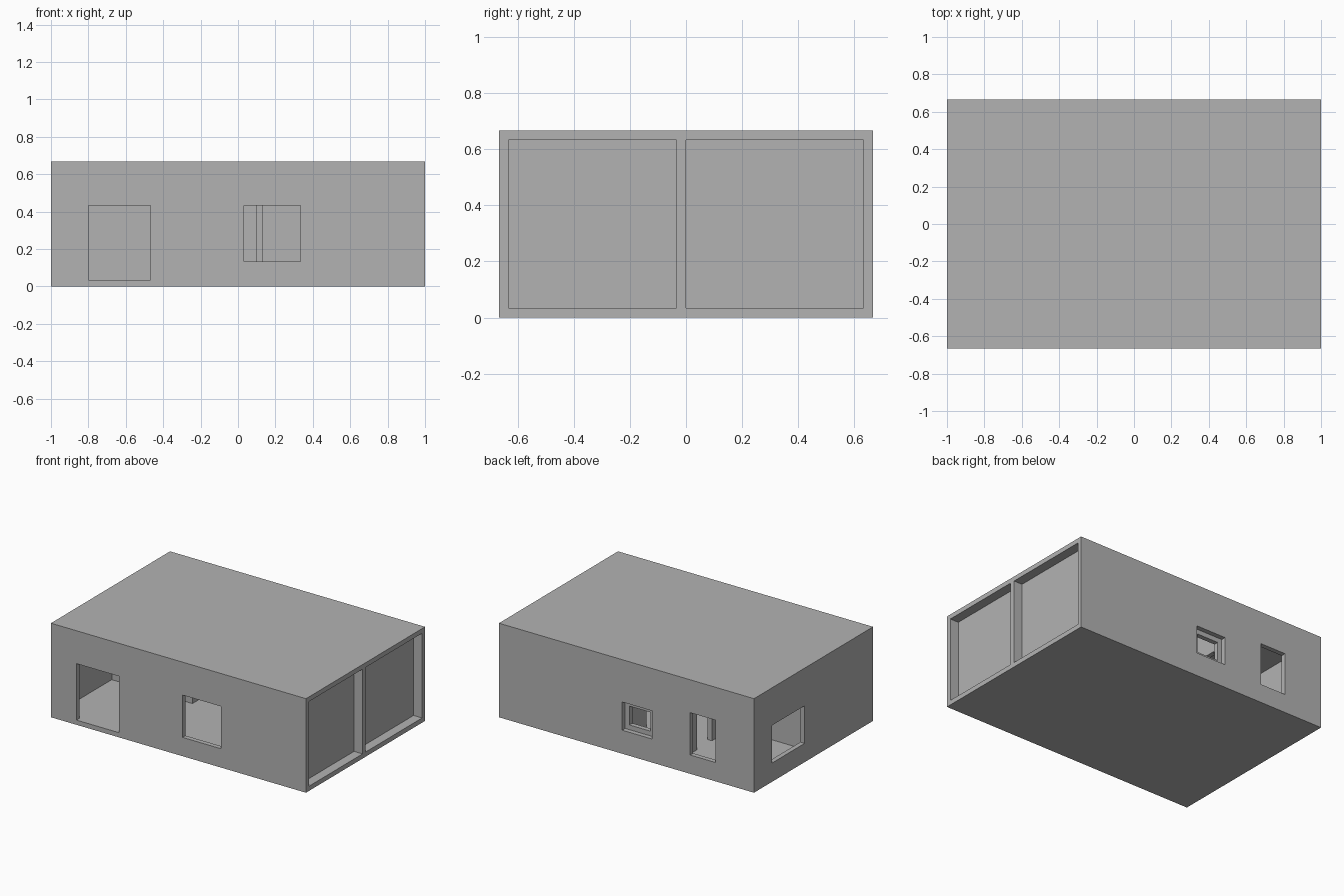
import bpy
import bmesh
from mathutils import Vector

cube = bpy.data.objects.get("Cube")
if cube:
    bpy.data.objects.remove(cube, do_unlink=True)

# One plain grey for the whole building
grey = bpy.data.materials.new("plain grey")
grey.use_nodes = True
colour = (0.45, 0.45, 0.45, 1)
grey.diffuse_color = colour
grey.node_tree.nodes["Principled BSDF"].inputs["Base Color"].default_value = colour

U = 1 / 30  # wall thickness; all sizes below are in wall thicknesses


def box(name, x, y, z):
    """Box from (low, high) ranges along each axis."""
    bm = bmesh.new()
    bmesh.ops.create_cube(bm, size=1)
    for v in bm.verts:
        v.co = Vector([U * (lo + (c + 0.5) * (hi - lo))
                       for c, (lo, hi) in zip(v.co, (x, y, z))])
    mesh = bpy.data.meshes.new(name)
    bm.to_mesh(mesh)
    bm.free()
    mesh.materials.append(grey)
    ob = bpy.data.objects.new(name, mesh)
    bpy.context.collection.objects.link(ob)
    return ob


def cut(target, *ranges):
    """Subtract a box from the target and bake the result."""
    cutter = box("cutter", *ranges)
    cutter.hide_render = True
    mod = target.modifiers.new("cut", "BOOLEAN")
    mod.operation = "DIFFERENCE"
    mod.solver = "EXACT"
    mod.object = cutter
    graph = bpy.context.evaluated_depsgraph_get()
    mesh = bpy.data.meshes.new_from_object(target.evaluated_get(graph))
    target.modifiers.clear()
    target.data = mesh
    bpy.data.objects.remove(cutter, do_unlink=True)


# Outer shell: hollow interior, then the two bays in the left end
shell = box("house_shell", (-30, 30), (-20, 20), (0, 20))
cut(shell, (-29, 27), (-19, 19), (1, 19))
for bay in ((-19, -1), (0, 19)):
    cut(shell, (28, 32), bay, (1, 19))

# Front doorway and front window
front = (-22, -18)
cut(shell, (-24, -14), front, (1, 13))
cut(shell, (1, 10), front, (4, 13))

# Back windows
back = (18, 22)
cut(shell, (-6, 1), back, (5, 11))
cut(shell, (-21, -15), back, (4, 13))

# Right end window
cut(shell, (-32, -28), (3, 14), (4, 12))

# Stepped frame behind the small back window
frame = box("small_window_frame", (-6, 1), (18, 19), (5, 11))
cut(frame, (-5, 0), (17, 20), (6, 10))

# Interior partitions
box("middle_partition", (-29, -10), (-1, 0), (1, 19))
room_wall = box("back_room_partition", (-11, -10), (0, 19), (1, 19))
cut(room_wall, (-12, -9), (7, 12), (0, 13))
box("stub_partition", (3, 4), (9, 19), (1, 19))
